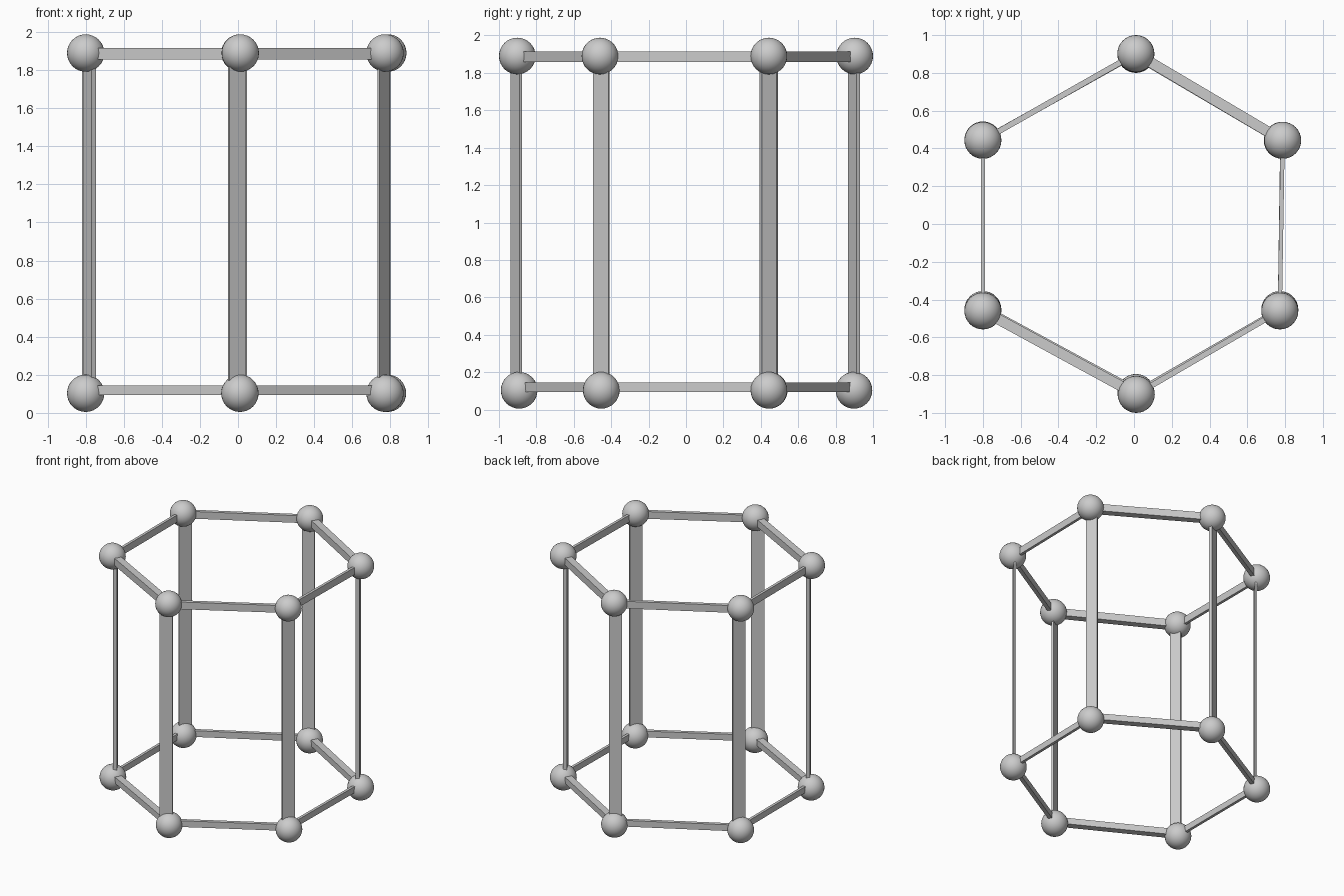
import bpy, math
from mathutils import Vector, Matrix

if "Cube" in bpy.data.objects:
    bpy.data.objects.remove(bpy.data.objects["Cube"])

R = 0.098
# corner centres (x, y), counter-clockwise from the front
TOP = [(0.012, -0.902), (0.772, -0.460), (0.787, 0.443), (0.010, 0.902), (-0.800, 0.443), (-0.800, -0.460)]
BOTTOM = [(0.010, -0.892), (0.772, -0.453), (0.785, 0.443), (0.010, 0.898), (-0.800, 0.445), (-0.800, -0.453)]
TOP_Z, BOTTOM_Z = 1.890, 0.103


def ball(name, loc):
    bpy.ops.mesh.primitive_uv_sphere_add(segments=32, ring_count=16, radius=R, location=loc)
    bpy.context.object.name = name
    bpy.ops.object.shade_smooth()


def box(name, loc, size, angle):
    bpy.ops.mesh.primitive_cube_add(size=1, location=loc, rotation=(0, 0, angle))
    ob = bpy.context.object
    ob.name = name
    ob.scale = size


def ring(name, pts, z, widths, height):
    # flat-sided rails joining neighbouring corners, ends hidden in the balls
    for i, w in enumerate(widths):
        a, b = Vector(pts[i]), Vector(pts[(i + 1) % 6])
        d, m = b - a, (a + b) / 2
        box(f"{name}_rail_{i + 1}", (m.x, m.y, z), (d.length - 0.12, w, height), math.atan2(d.y, d.x))


# corner balls
for i in range(6):
    ball(f"top_ball_{i + 1}", (*TOP[i], TOP_Z))
    ball(f"bottom_ball_{i + 1}", (*BOTTOM[i], BOTTOM_Z))

# hexagonal rings
WIDTHS = [0.030, 0.022, 0.055, 0.030, 0.022, 0.055]
ring("top", TOP, 1.886, WIDTHS, 0.058)
ring("bottom", BOTTOM, 0.120, WIDTHS, 0.050)

# upright planks: centre x, y, width, thickness, direction in degrees
POSTS = [(-0.006, -0.907, 0.097, 0.016, 30), (0.765, -0.452, 0.098, 0.013, 56),
         (0.768, 0.438, 0.086, 0.028, 118), (0.0, 0.899, 0.095, 0.022, 28),
         (-0.785, 0.447, 0.100, 0.015, 56), (-0.778, -0.451, 0.080, 0.028, 120)]
for i, (x, y, w, t, a) in enumerate(POSTS):
    box(f"post_{i + 1}", (x, y, 0.995), (w, t, 1.68), math.radians(a))
